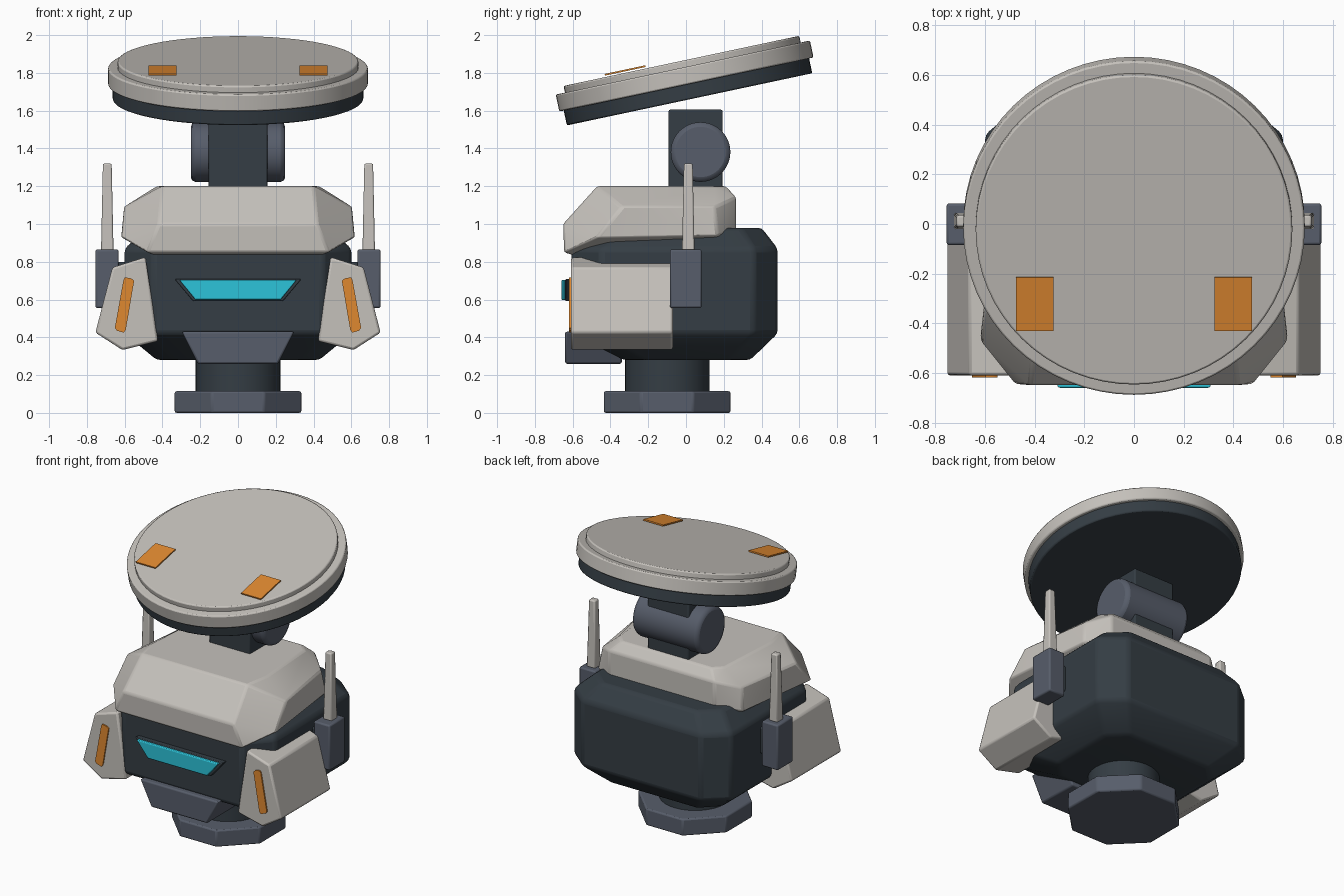
import bpy, bmesh, math
from mathutils import Matrix, Vector

if "Cube" in bpy.data.objects:
    bpy.data.objects.remove(bpy.data.objects["Cube"])


def material(name, rgb):
    m = bpy.data.materials.new(name)
    m.diffuse_color = (*rgb, 1)
    m.use_nodes = True
    m.node_tree.nodes["Principled BSDF"].inputs["Base Color"].default_value = m.diffuse_color
    return m


LIGHT = material("warm_grey", (0.56, 0.535, 0.50))
DARK = material("charcoal", (0.035, 0.047, 0.058))
SLATE = material("slate", (0.095, 0.11, 0.145))
ORANGE = material("orange", (0.74, 0.25, 0.03))
CYAN = material("cyan", (0.025, 0.55, 0.70))


def finish(name, bm, mat, bevel=0.0, segments=2, angle=35):
    """Turn a bmesh into a bevelled, angle-smoothed object."""
    bmesh.ops.recalc_face_normals(bm, faces=bm.faces)
    mesh = bpy.data.meshes.new(name)
    bm.to_mesh(mesh)
    bm.free()
    mesh.materials.append(mat)
    ob = bpy.data.objects.new(name, mesh)
    bpy.context.collection.objects.link(ob)
    if bevel:
        mod = ob.modifiers.new("soft_edges", 'BEVEL')
        mod.width = bevel
        mod.segments = segments
        mod.limit_method = 'ANGLE'
        mod.angle_limit = math.radians(20)
    bpy.context.view_layer.objects.active = ob
    ob.select_set(True)
    bpy.ops.object.shade_smooth_by_angle(angle=math.radians(angle))
    ob.select_set(False)
    return ob


def box(name, mat, lo, hi, bevel=0.01, taper=1.0):
    """Box between two corners; taper scales the top in x and y."""
    bm = bmesh.new()
    lo, hi = Vector(lo), Vector(hi)
    size, mid = hi - lo, (lo + hi) / 2
    bmesh.ops.create_cube(bm, size=1)
    for v in bm.verts:
        k = taper if v.co.z > 0 else 1
        v.co = mid + Vector((v.co.x * size.x * k, v.co.y * size.y * k, v.co.z * size.z))
    return finish(name, bm, mat, bevel)


def cylinder(name, mat, radius, depth, matrix, sides=64, bevel=0.01):
    bm = bmesh.new()
    bmesh.ops.create_cone(bm, cap_ends=True, segments=sides, radius1=radius,
                          radius2=radius, depth=depth, matrix=matrix)
    return finish(name, bm, mat, bevel)


def prism(name, mat, profile, y0, y1, bevel=0.0):
    """Extrude an x-z profile from y0 to y1."""
    bm = bmesh.new()
    face = bm.faces.new([bm.verts.new((x, y0, z)) for x, z in profile])
    ext = bmesh.ops.extrude_face_region(bm, geom=[face])
    for v in ext["geom"]:
        if isinstance(v, bmesh.types.BMVert):
            v.co.y = y1
    return finish(name, bm, mat, bevel)


def hull(name, mat, half, bevel):
    """Mirrored convex shell around points given for +x."""
    bm = bmesh.new()
    for x, y, z in half:
        for s in (1, -1):
            bm.verts.new((s * x, y, z))
    out = bmesh.ops.convex_hull(bm, input=bm.verts)
    loose = [g for g in out["geom_interior"] if isinstance(g, bmesh.types.BMVert)]
    bmesh.ops.delete(bm, geom=loose, context='VERTS')
    bmesh.ops.dissolve_limit(bm, angle_limit=math.radians(2), verts=bm.verts, edges=bm.edges)
    return finish(name, bm, mat, bevel, angle=30)


# Pedestal
cylinder("base_plate", SLATE, 0.3626, 0.115,
         Matrix.Translation((0, -0.1, 0.0575)) @ Matrix.Rotation(math.pi / 8, 4, 'Z'), 8, 0.01)
cylinder("base_column", DARK, 0.224, 0.26, Matrix.Translation((0, -0.1, 0.235)), 32, 0)

# Main body: chamfered octagonal shell
body = []
for z in (0.42, 0.87):
    body += [(0.45, -0.605, z), (0.6, -0.45, z), (0.6, 0.36, z), (0.45, 0.485, z)]
body += [(0.32, -0.33, 0.28), (0.43, -0.22, 0.28), (0.43, 0.23, 0.28), (0.32, 0.34, 0.28)]
body += [(0.36, -0.40, 0.98), (0.48, -0.30, 0.98), (0.48, 0.29, 0.98), (0.36, 0.40, 0.98)]
hull("body", DARK, body, 0.02)

# Upper armour shell
hull("upper_armour", LIGHT, [
    (0.40, -0.47, 1.20), (0.43, -0.30, 1.20), (0.40, 0.15, 1.20), (0.34, 0.21, 1.20),
    (0.605, -0.34, 1.09), (0.53, 0.15, 1.09), (0.40, 0.265, 1.14),
    (0.42, -0.65, 1.00), (0.48, -0.645, 0.85), (0.43, -0.58, 0.83),
    (0.62, -0.47, 0.93), (0.55, 0.17, 0.94), (0.40, 0.265, 0.96),
    (0.50, 0.15, 0.91), (0.38, 0.20, 0.91)], 0.012)

# Visor and chin
prism("visor_frame", DARK, [(-0.335, 0.708), (0.335, 0.708), (0.238, 0.592), (-0.238, 0.592)],
      -0.64, -0.59, 0.006)
prism("visor", CYAN, [(-0.31, 0.703), (0.31, 0.703), (0.225, 0.598), (-0.225, 0.598)],
      -0.66, -0.62, 0.006)
prism("chin", SLATE, [(-0.297, 0.43), (0.297, 0.43), (0.212, 0.26), (-0.212, 0.26)],
      -0.64, -0.34, 0.01)

# Paired side parts
pod = [(0.49, 0.825), (0.665, 0.77), (0.755, 0.425), (0.612, 0.333), (0.423, 0.38)]
stripe = [(0.55, 0.70), (0.565, 0.712), (0.598, 0.718), (0.606, 0.705),
          (0.652, 0.45), (0.64, 0.435), (0.605, 0.425), (0.594, 0.44)]
for s, side in ((1, "right"), (-1, "left")):
    prism(side + "_pod", LIGHT, [(s * x, z) for x, z in pod], -0.61, -0.07, 0.012)
    prism(side + "_pod_stripe", ORANGE, [(s * x, z) for x, z in stripe], -0.619, -0.61)
    xs = sorted((s * 0.632, s * 0.755))
    box(side + "_antenna_mount", SLATE, (xs[0], -0.085, 0.555), (xs[1], 0.083, 0.865))
    # short bracket hidden between body and mount
    xs = sorted((s * 0.55, s * 0.65))
    box(side + "_mount_bracket", DARK, (xs[0], -0.05, 0.62), (xs[1], 0.05, 0.80))
    box(side + "_antenna", LIGHT, (s * 0.692 - 0.033, -0.021, 0.86),
        (s * 0.692 + 0.033, 0.045, 1.32), 0.008, 0.7)

# Neck with horizontal pivot
box("neck", DARK, (-0.155, -0.092, 1.15), (0.155, 0.194, 1.605), 0.008)
cylinder("neck_pivot", SLATE, 0.158, 0.5,
         Matrix.Translation((0, 0.077, 1.381)) @ Matrix.Rotation(math.pi / 2, 4, 'Y'), 48, 0.025)

# Tilted disc, stacked along its own axis
tilt = Matrix.Translation((0, 0.019, 1.66)) @ Matrix.Rotation(math.radians(12), 4, 'X')
for name, mat, radius, low, high in (("disc_underside", DARK, 0.664, 0.0, 0.09),
                                     ("disc_rim", LIGHT, 0.688, 0.08, 0.172),
                                     ("disc_top", LIGHT, 0.638, 0.16, 0.208)):
    cylinder(name, mat, radius, high - low,
             tilt @ Matrix.Translation((0, 0, (low + high) / 2)), 64, 0.008)
for s, side in ((1, "right"), (-1, "left")):
    patch = box(side + "_disc_patch", ORANGE, (s * 0.4 - 0.075, -0.412, 0.216),
                (s * 0.4 + 0.075, -0.192, 0.225), 0)
    patch.data.transform(tilt)
